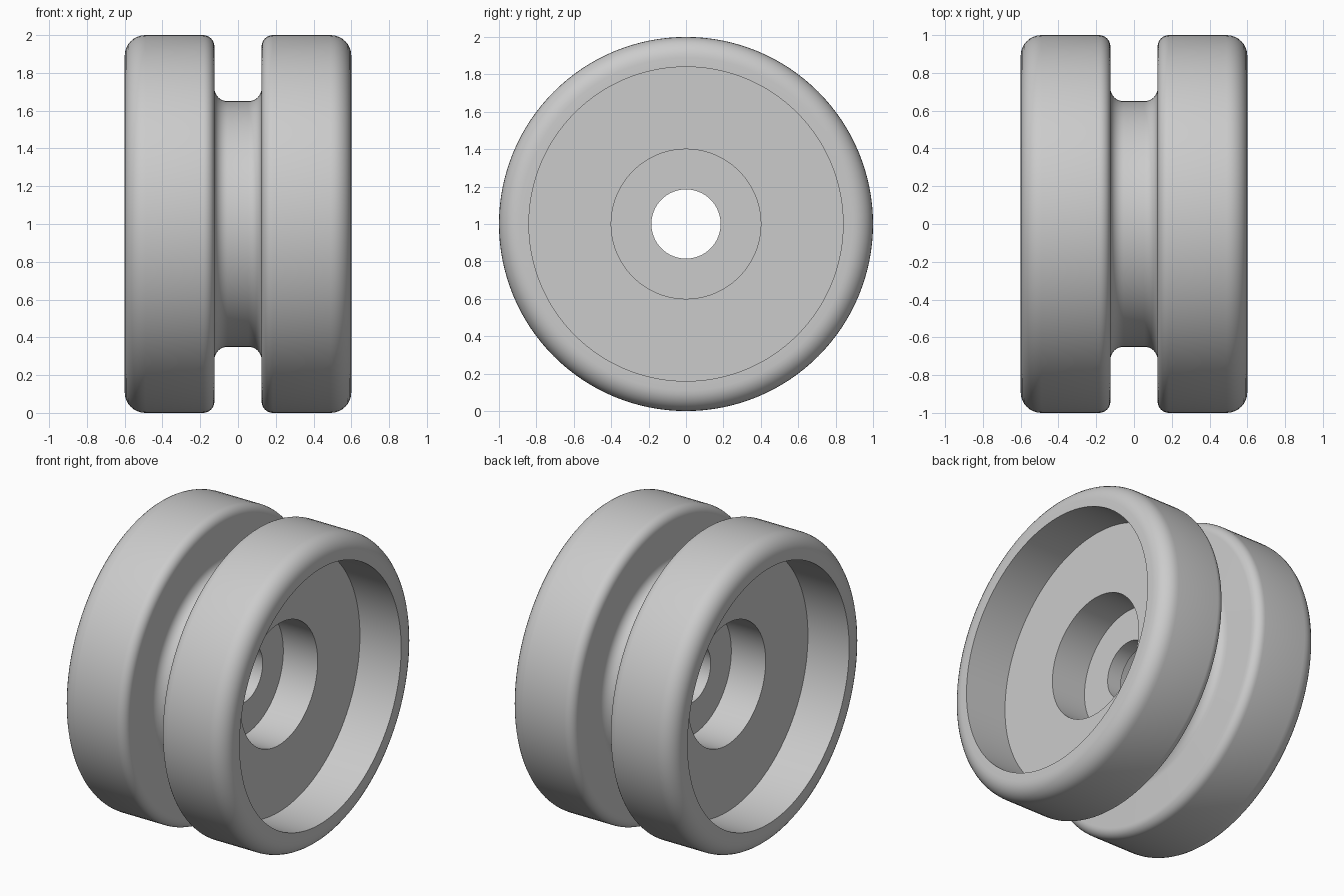
import bpy
import bmesh
import math
from mathutils import Vector

cube = bpy.data.objects.get("Cube")
if cube:
    bpy.data.objects.remove(cube, do_unlink=True)

SEGMENTS = 128
ARC_STEPS = 8
CENTRE = Vector((0, 0, 1))

# Right half of the cross-section: (axial x, radius, fillet)
HALF = [
    (0.125, 0.65, 0.07),   # groove bottom
    (0.125, 1.0, 0.06),    # inner rim edge
    (0.6, 1.0, 0.11),      # outer rim edge
    (0.6, 0.84, 0),        # recess mouth
    (0.3, 0.84, 0),        # recess floor
    (0.3, 0.4, 0),         # bearing seat mouth
    (0.05, 0.4, 0),        # bearing seat floor
    (0.05, 0.185, 0),      # axle hole
]


def rounded(corners):
    """Closed outline with each square corner replaced by its fillet arc."""
    points = []
    for i, (x, r, fillet) in enumerate(corners):
        corner = Vector((x, r))
        if not fillet:
            points.append(corner)
            continue
        before = Vector(corners[i - 1][:2]) - corner
        after = Vector(corners[(i + 1) % len(corners)][:2]) - corner
        a, b = before.normalized() * fillet, after.normalized() * fillet
        for k in range(ARC_STEPS + 1):
            t = math.pi / 2 * k / ARC_STEPS
            points.append(corner + a * (1 - math.sin(t)) + b * (1 - math.cos(t)))
    return points


# Mirror the half section into a closed loop and revolve it about the axle
mirrored = [(-x, r, f) for x, r, f in reversed(HALF)]
outline = rounded(HALF + mirrored)

bm = bmesh.new()
verts = [bm.verts.new((p.x, 0, CENTRE.z + p.y)) for p in outline]
edges = [bm.edges.new((v, verts[(i + 1) % len(verts)])) for i, v in enumerate(verts)]
bmesh.ops.spin(bm, geom=verts + edges, cent=CENTRE, axis=(1, 0, 0),
               angle=math.tau, steps=SEGMENTS, use_duplicate=False)
bmesh.ops.remove_doubles(bm, verts=bm.verts, dist=0.0001)
bmesh.ops.recalc_face_normals(bm, faces=bm.faces)

mesh = bpy.data.meshes.new("grooved_wheel")
bm.to_mesh(mesh)
bm.free()
wheel = bpy.data.objects.new("grooved_wheel", mesh)
bpy.context.collection.objects.link(wheel)

# Plain grey material
colour = (0.6, 0.6, 0.6, 1)
grey = bpy.data.materials.new("light_grey")
grey.use_nodes = True
grey.diffuse_color = colour
grey.node_tree.nodes["Principled BSDF"].inputs["Base Color"].default_value = colour
mesh.materials.append(grey)

bpy.ops.object.select_all(action="DESELECT")
wheel.select_set(True)
bpy.context.view_layer.objects.active = wheel
bpy.ops.object.shade_smooth_by_angle(angle=math.radians(30))
